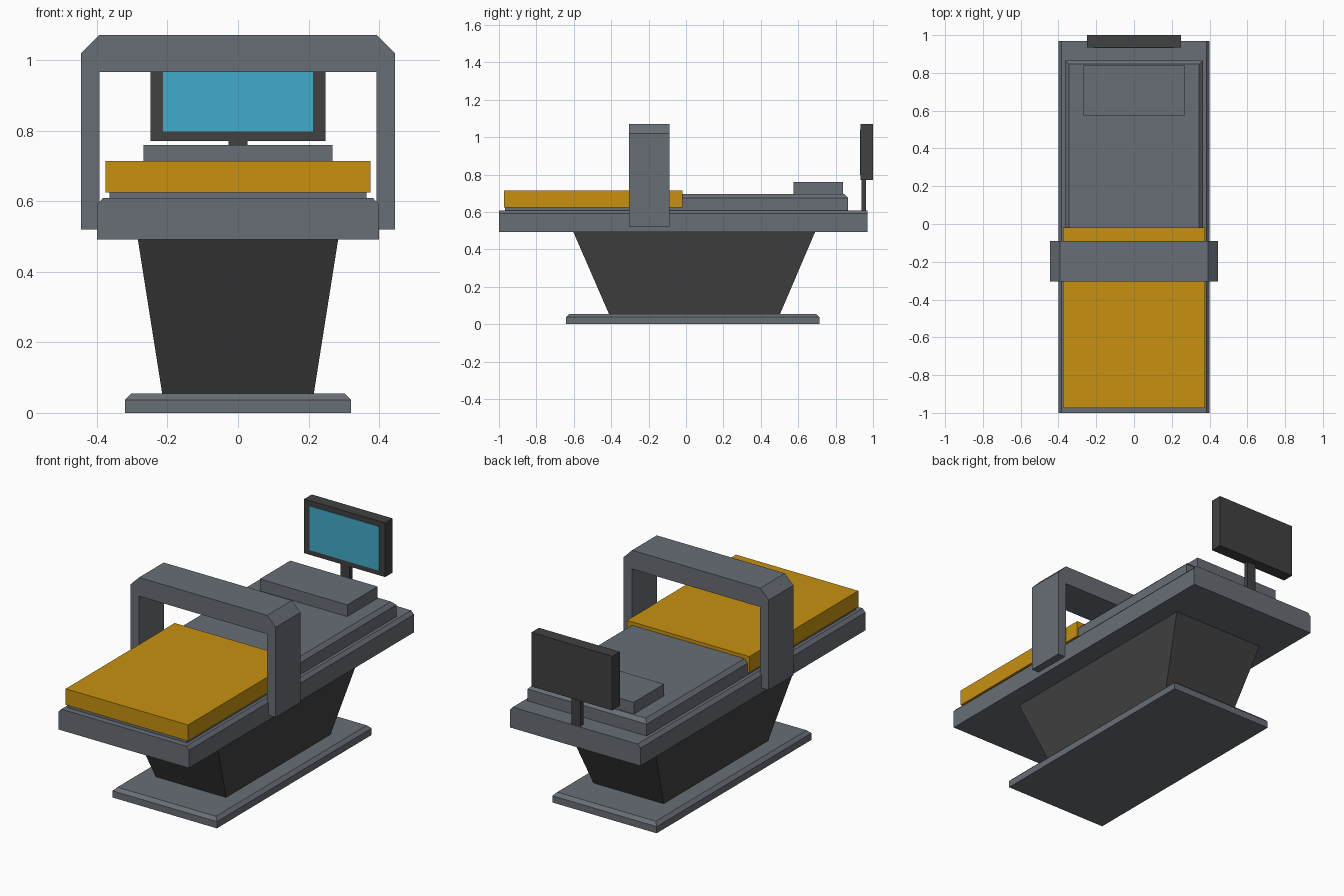
import bpy
import bmesh

cube = bpy.data.objects.get("Cube")
if cube:
    bpy.data.objects.remove(cube, do_unlink=True)


def material(name, rgb):
    mat = bpy.data.materials.new(name)
    mat.use_nodes = True
    mat.diffuse_color = (*rgb, 1)
    mat.node_tree.nodes["Principled BSDF"].inputs["Base Color"].default_value = (*rgb, 1)
    return mat


grey = material("steel grey", (0.14, 0.155, 0.18))
dark = material("charcoal", (0.053, 0.053, 0.053))
amber = material("amber blanket", (0.58, 0.285, 0.005))
blue = material("screen blue", (0.055, 0.41, 0.6))


def loft(name, rings, mat):
    """Skin matching closed rings of points and cap both ends."""
    bm = bmesh.new()
    loops = [[bm.verts.new(p) for p in ring] for ring in rings]
    for a, b in zip(loops, loops[1:]):
        for i in range(len(a)):
            j = (i + 1) % len(a)
            bm.faces.new((a[i], a[j], b[j], b[i]))
    bm.faces.new(loops[0][::-1])
    bm.faces.new(loops[-1])
    bmesh.ops.recalc_face_normals(bm, faces=bm.faces)
    mesh = bpy.data.meshes.new(name)
    bm.to_mesh(mesh)
    bm.free()
    mesh.materials.append(mat)
    obj = bpy.data.objects.new(name, mesh)
    bpy.context.collection.objects.link(obj)
    return obj


def rect(half, y0, y1, z):
    return [(-half, y0, z), (half, y0, z), (half, y1, z), (-half, y1, z)]


def slab(name, half, y0, y1, z0, z1, mat, chamfer=0):
    """Box centred on x, with an optional chamfer round the top."""
    rings = [rect(half, y0, y1, z0), rect(half, y0, y1, z1 - chamfer)]
    if chamfer:
        rings.append(rect(half - chamfer, y0 + chamfer, y1 - chamfer, z1))
    return loft(name, rings, mat)


def extrude_y(name, half_profile, y0, y1, mat):
    """Mirror an x-z half profile and extrude it along y."""
    profile = half_profile + [(-x, z) for x, z in reversed(half_profile)]
    return loft(name, [[(x, y, z) for x, z in profile] for y in (y0, y1)], mat)


# Foot plate and flared pedestal
slab("foot_plate", 0.32, -0.642, 0.714, 0, 0.055, grey, 0.018)
loft("pedestal", [rect(0.215, -0.412, 0.503, 0.055), rect(0.284, -0.602, 0.69, 0.492)], dark)

# Bed deck, chamfered along its long edges only
extrude_y("bed_deck", [(0.4, 0.492), (0.4, 0.591), (0.383, 0.609)], -1, 0.97, grey)

# Bedding
slab("mattress", 0.365, -0.967, 0.866, 0.609, 0.695, grey, 0.02)
slab("pillow", 0.268, 0.574, 0.84, 0.695, 0.76, grey)
slab("blanket", 0.375, -0.973, -0.019, 0.625, 0.714, amber)

# Scanner arch straddling the bed
extrude_y("scanner_arch",
          [(0.392, 0.967), (0.392, 0.52), (0.445, 0.52), (0.445, 1.019), (0.393, 1.071)],
          -0.305, -0.089, grey)

# Monitor on its post behind the head end
slab("monitor_post", 0.027, 0.937, 0.962, 0.609, 0.772, dark)
slab("monitor_case", 0.248, 0.934, 1.0, 0.771, 1.071, dark)
slab("monitor_screen", 0.213, 0.931, 0.936, 0.798, 1.042, blue)
